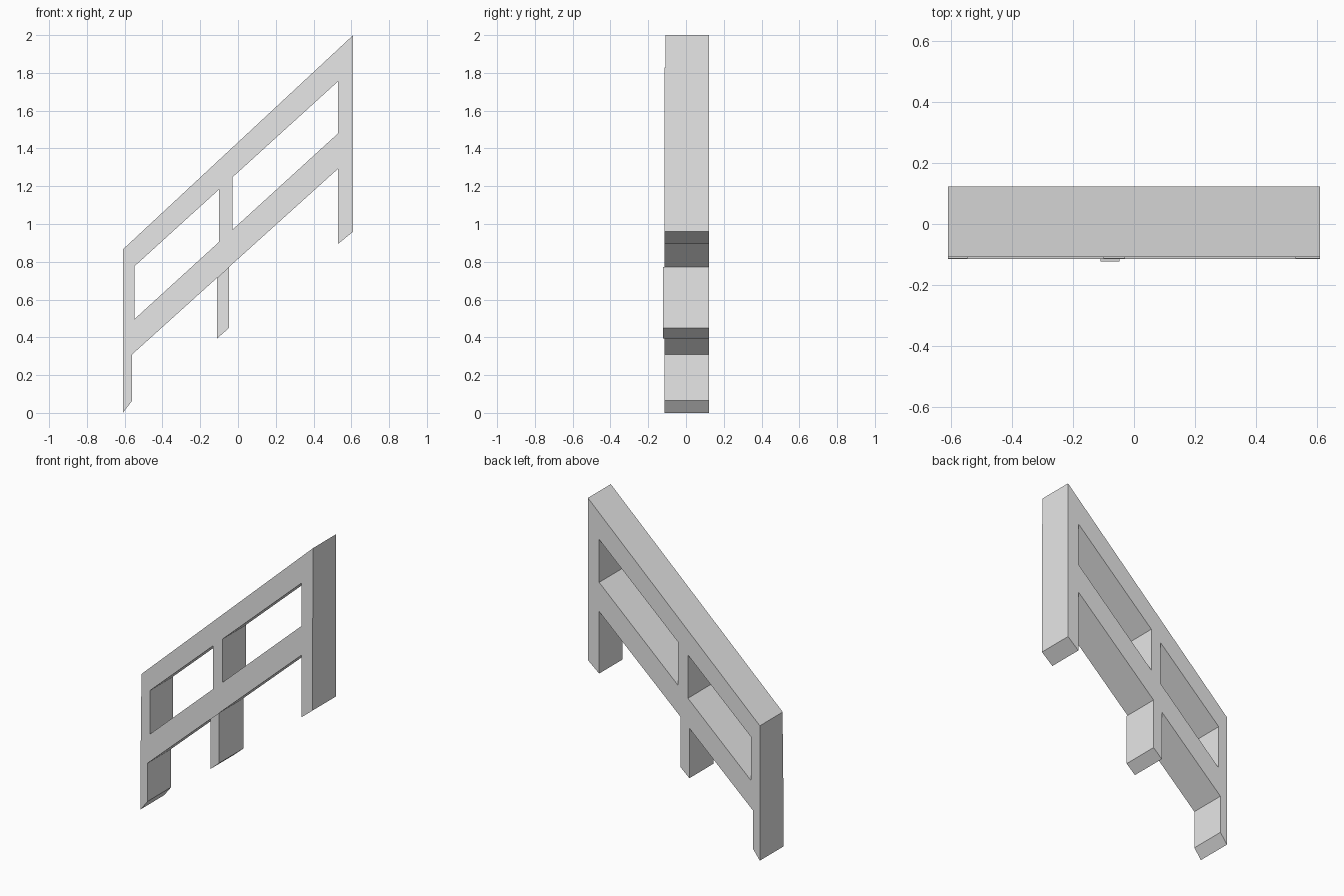
import bpy
import bmesh

cube = bpy.data.objects.get("Cube")
if cube:
    bpy.data.objects.remove(cube, do_unlink=True)

grey = bpy.data.materials.new("plain grey")
grey.use_nodes = True
colour = (0.8, 0.8, 0.8, 1)
grey.diffuse_color = colour
grey.node_tree.nodes["Principled BSDF"].inputs["Base Color"].default_value = colour

LEFT, RIGHT, BACK = -0.61, 0.61, 0.123


def line(z_low, z_high):
    """Height of a sloping edge across the full width."""
    return lambda x: z_low + (z_high - z_low) * (x - LEFT) / (RIGHT - LEFT)


def sloped_prism(name, x0, x1, bottom, top, front):
    """Upright-sided piece between two sloping edges, extruded in depth."""
    profile = [(x0, bottom(x0)), (x1, bottom(x1)), (x1, top(x1)), (x0, top(x0))]
    bm = bmesh.new()
    face = bm.faces.new([bm.verts.new((x, front, z)) for x, z in profile])
    result = bmesh.ops.extrude_face_region(bm, geom=[face])
    verts = [v for v in result["geom"] if isinstance(v, bmesh.types.BMVert)]
    bmesh.ops.translate(bm, verts=verts, vec=(0, BACK - front, 0))
    bmesh.ops.recalc_face_normals(bm, faces=bm.faces)
    mesh = bpy.data.meshes.new(name)
    bm.to_mesh(mesh)
    bm.free()
    mesh.materials.append(grey)
    obj = bpy.data.objects.new(name, mesh)
    bpy.context.collection.objects.link(obj)


# Sloping edges shared by the rails and posts
rail_top = line(0.865, 2.0)
rail_under = line(0.72, 1.828)
mid_top = line(0.44, 1.553)
mid_under = line(0.265, 1.365)

# Rails
sloped_prism("top_rail", LEFT, RIGHT, rail_under, rail_top, -0.109)
sloped_prism("middle_rail", LEFT, RIGHT, mid_under, mid_top, -0.115)

# Posts: upper span, lower span, foot heights at each side, lower front depth
posts = [
    ("low_end", (LEFT, -0.547), (LEFT, -0.56), (0.0, 0.065), -0.115),
    ("centre", (-0.10, -0.03), (-0.11, -0.047), (0.395, 0.45), -0.123),
    ("high_end", (0.53, RIGHT), (0.53, RIGHT), (0.895, 0.96), -0.115),
]
for name, upper, lower, foot, front in posts:
    sloped_prism(name + "_upper_post", *upper, mid_top, rail_under, -0.113)
    x0, x1 = lower
    z0, z1 = foot
    foot_edge = lambda x: z0 + (z1 - z0) * (x - x0) / (x1 - x0)
    sloped_prism(name + "_lower_post", x0, x1, foot_edge, mid_under, front)
